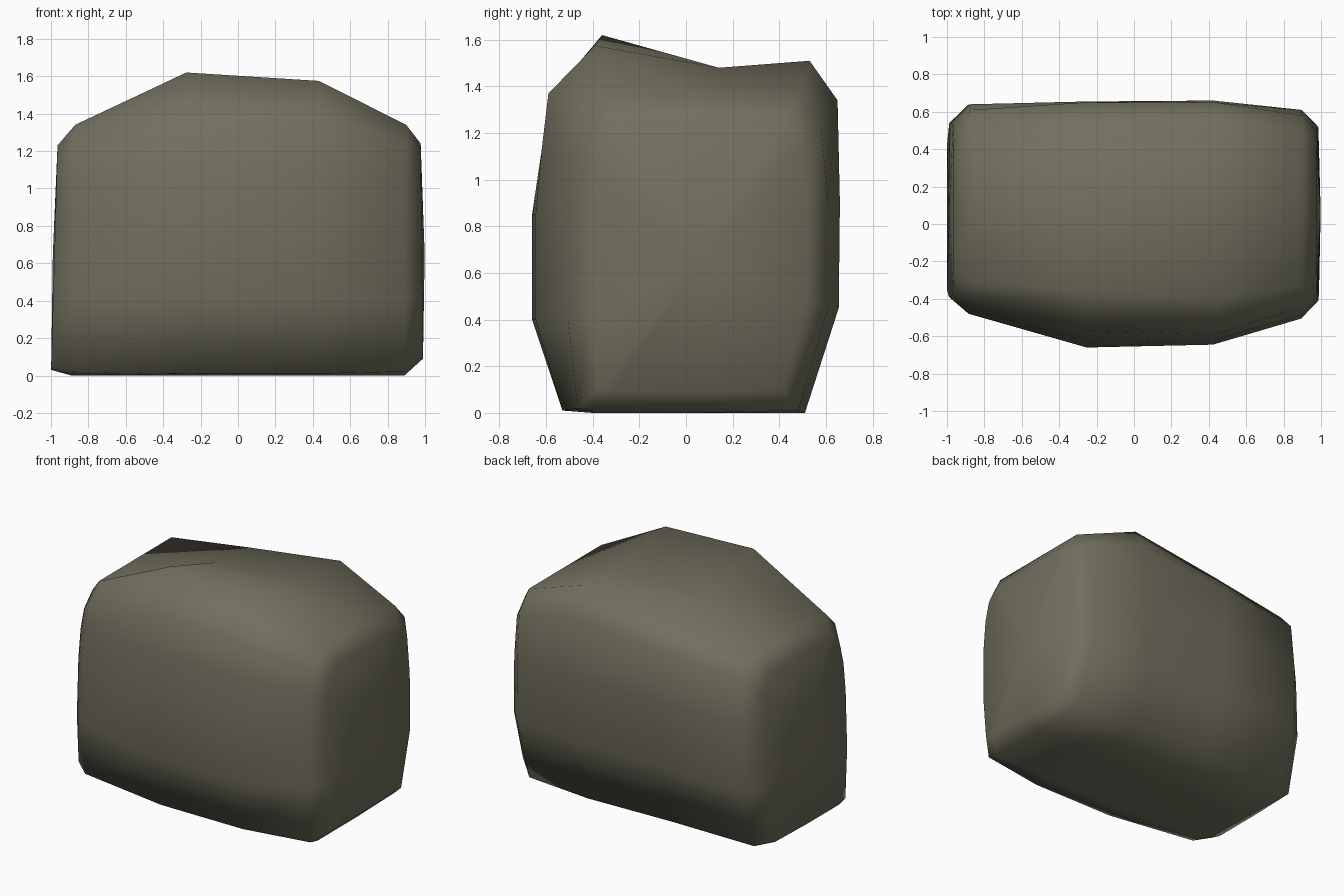
import bpy, bmesh

if "Cube" in bpy.data.objects:
    bpy.data.objects.remove(bpy.data.objects["Cube"])

# Cross-sections in (y, z), starting at the bottom front and going up and over
mid_left = [(-.53, .01), (-.66, .40), (-.66, .85), (-.62, 1.12), (-.57, 1.37), (-.36, 1.62),
            (.14, 1.46), (.52, 1.42), (.65, 1.27), (.655, .90), (.65, .45), (.49, 0), (.05, 0), (-.40, 0)]
mid_right = [(-.53, .01), (-.645, .40), (-.645, .85), (-.62, 1.12), (-.59, 1.37), (-.39, 1.575),
             (.14, 1.48), (.53, 1.51), (.65, 1.34), (.66, .90), (.655, .45), (.51, 0), (.05, 0), (-.40, 0)]
end = [(-.46, .02), (-.50, .40), (-.50, .85), (-.48, 1.08), (-.44, 1.23), (-.33, 1.34),
       (.10, 1.34), (.48, 1.34), (.59, 1.22), (.62, .90), (.62, .45), (.49, .01), (.05, 0), (-.38, 0)]


def fit(profile, y0, y1, z0, z1):
    """Rescale a profile to new limits."""
    ys = [p[0] for p in profile]
    zs = [p[1] for p in profile]
    fy = (y1 - y0) / (max(ys) - min(ys))
    fz = (z1 - z0) / (max(zs) - min(zs))
    return [(y0 + (y - min(ys)) * fy, z0 + (z - min(zs)) * fz) for y, z in profile]


# Stations along x: x at the bottom, x at the top, profile
stations = [
    (-1.00, -.96, fit(end, -.39, .54, .03, 1.23)),
    (-.89, -.87, fit(end, -.48, .64, 0, 1.34)),
    (-.23, -.27, mid_left),
    (.41, .43, mid_right),
    (.89, .90, fit(end, -.505, .61, 0, 1.34)),
    (.99, .975, fit(end, -.41, .52, .09, 1.24)),
]

bm = bmesh.new()
rings = [[bm.verts.new((xb + (xt - xb) * z / 1.4, y, z)) for y, z in prof]
         for xb, xt, prof in stations]
n = len(mid_left)

# Skin between the stations
for a, b in zip(rings, rings[1:]):
    for i in range(n):
        j = (i + 1) % n
        bm.faces.new((a[i], b[i], b[j], a[j]))

# End caps, fanned round a centre point
for ring, x in ((rings[0], -.99), (rings[-1], .998)):
    centre = bm.verts.new((x, .06, .65))
    for i in range(n):
        bm.faces.new((ring[i], ring[(i + 1) % n], centre))

bmesh.ops.recalc_face_normals(bm, faces=bm.faces)
for f in bm.faces:
    f.smooth = True

mesh = bpy.data.meshes.new("boulder")
bm.to_mesh(mesh)
bm.free()
boulder = bpy.data.objects.new("boulder", mesh)
bpy.context.collection.objects.link(boulder)

# Stone colour
stone = bpy.data.materials.new("olive grey stone")
stone.diffuse_color = (.168, .16, .112, 1)
stone.use_nodes = True
stone.node_tree.nodes["Principled BSDF"].inputs["Base Color"].default_value = stone.diffuse_color
mesh.materials.append(stone)
